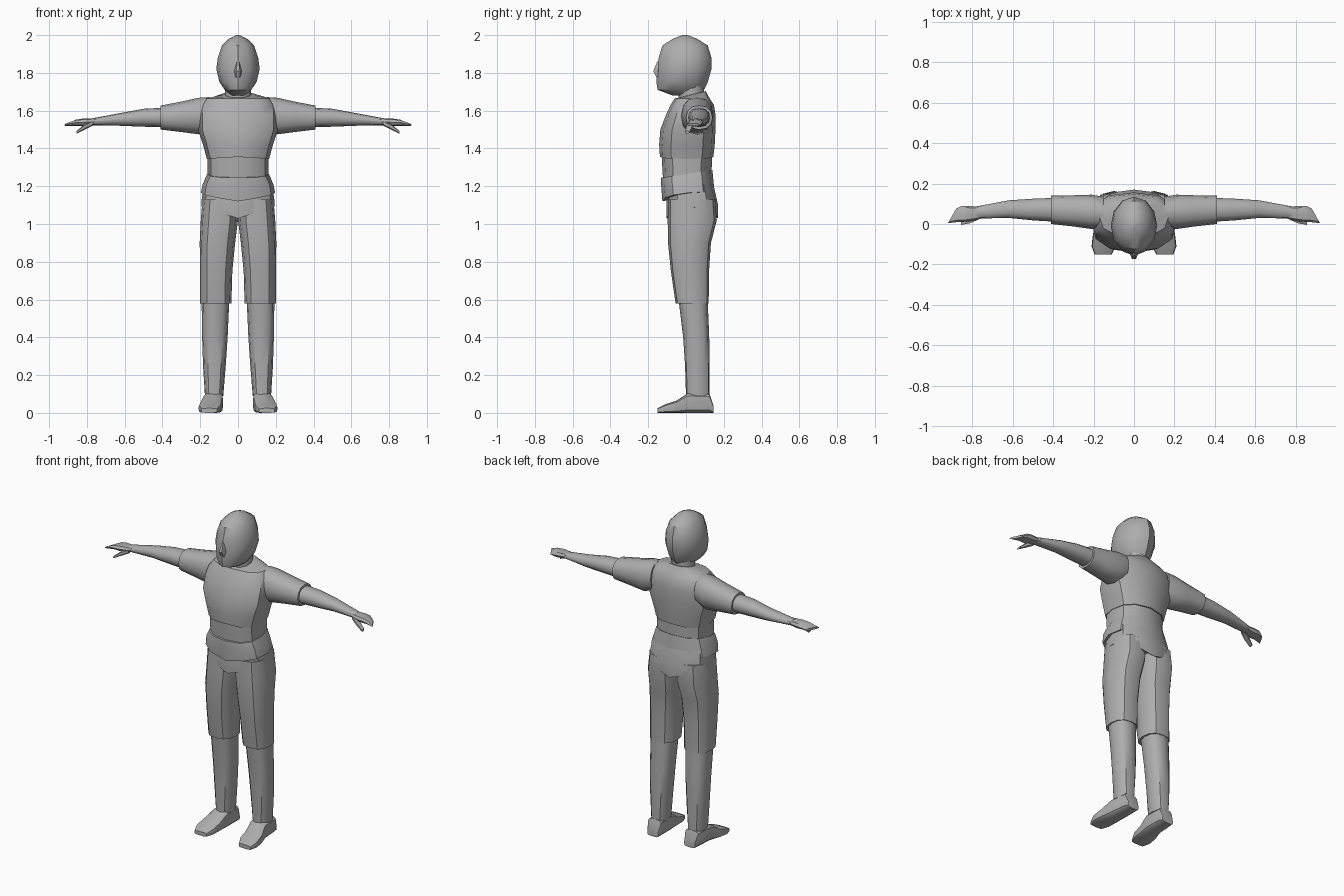
import bpy
import bmesh
import math

if "Cube" in bpy.data.objects:
    bpy.data.objects.remove(bpy.data.objects["Cube"], do_unlink=True)

grey = bpy.data.materials.new("plain grey")
grey.use_nodes = True
grey.diffuse_color = (.42, .42, .42, 1)
grey.node_tree.nodes["Principled BSDF"].inputs["Base Color"].default_value = grey.diffuse_color

# How (along, across, deep) become (x, y, z) for each loft direction
PLACE = {
    "x": lambda along, across, deep: (along, deep, across),
    "y": lambda along, across, deep: (across, along, deep),
    "z": lambda along, across, deep: (across, deep, along),
}


def power(value, exponent):
    return math.copysign(abs(value) ** exponent, value)


def loft(name, direction, rings, square=2.5, sides=12, side=1):
    """Skin rounded rings: along, across low/high, deep low/high, [tilt, [dip]]."""
    bm = bmesh.new()
    loops = []
    for along, low, high, near, far, *extra in rings:
        tilt, dip = (extra + [0, 0])[:2]
        loop = []
        for i in range(sides):
            angle = math.tau * i / sides
            c, s = power(math.cos(angle), 2 / square), power(math.sin(angle), 2 / square)
            x, y, z = PLACE[direction](
                along + tilt * s - dip * (1 - abs(c)),
                (low + high) / 2 + c * (high - low) / 2,
                (near + far) / 2 + s * (far - near) / 2)
            loop.append(bm.verts.new((x * side, y, z)))
        loops.append(loop)
    for first, second in zip(loops, loops[1:]):
        for i in range(sides):
            j = (i + 1) % sides
            bm.faces.new((first[i], first[j], second[j], second[i]))
    bm.faces.new(loops[0])
    bm.faces.new(loops[-1])
    bmesh.ops.recalc_face_normals(bm, faces=bm.faces)
    mesh = bpy.data.meshes.new(name)
    bm.to_mesh(mesh)
    bm.free()
    part = bpy.data.objects.new(name, mesh)
    bpy.context.collection.objects.link(part)
    mesh.materials.append(grey)
    bpy.ops.object.select_all(action="DESELECT")
    part.select_set(True)
    bpy.context.view_layer.objects.active = part
    bpy.ops.object.shade_smooth_by_angle(angle=math.radians(35))
    return part


def centred(name, rings, **options):
    """Upright loft that is symmetric about the middle."""
    loft(name, "z", [(z, -half, half, *rest) for z, half, *rest in rings], **options)


# Head with nose, and neck
centred("head", [
    (1.68, .035, -.07, .07), (1.71, .07, -.15, .095), (1.75, .098, -.157, .115),
    (1.82, .115, -.152, .135), (1.88, .107, -.145, .135), (1.945, .085, -.125, .115),
    (1.98, .05, -.07, .06), (2, .01, -.02, .01)], square=2)
centred("nose", [
    (1.775, .018, -.158, -.12), (1.81, .02, -.177, -.12), (1.86, .008, -.155, -.12)],
    square=2, sides=6)
centred("neck", [(1.6, .07, -.04, .1), (1.73, .068, -.04, .095)], square=2)

# Shirt: chest, stomach and flared hem
centred("chest", [
    (1.345, .165, -.138, .145, 0, -.01), (1.42, .185, -.142, .152), (1.5, .212, -.136, .156),
    (1.58, .212, -.105, .156), (1.63, .2, -.082, .148), (1.665, .17, -.06, .125),
    (1.685, .075, -.045, .105, .018)])
centred("stomach", [(1.24, .16, -.122, .135), (1.38, .162, -.13, .138)])
centred("shirt_hem", [
    (1.165, .197, -.125, .15, .015, .03), (1.21, .187, -.132, .147),
    (1.265, .164, -.132, .14, .02)])

# Hips with the pointed lower edge
centred("hips", [
    (1.09, .194, -.102, .168, 0, .06), (1.12, .194, -.104, .17, 0, .02),
    (1.21, .18, -.095, .145)])

for label, side in (("left", 1), ("right", -1)):
    # Trouser legs
    loft(label + "_thigh", "z", [
        (.58, .035, .2, -.055, .12), (.75, .03, .2, -.08, .122), (.9, .015, .203, -.095, .132),
        (1.02, 0, .197, -.097, .163), (1.13, 0, .188, -.095, .155)], side=side)
    loft(label + "_shin", "z", [
        (.09, .078, .175, 0, .125), (.25, .065, .185, -.005, .125), (.4, .055, .19, -.015, .123),
        (.62, .045, .193, -.042, .114)], side=side)
    # Shoe, heel to toe
    loft(label + "_shoe", "y", [
        (.145, .088, .165, 0, .04), (.125, .08, .175, 0, .1), (.01, .078, .185, 0, .105),
        (-.05, .085, .203, 0, .065), (-.11, .09, .21, 0, .045), (-.15, .11, .195, 0, .025)],
        square=4, side=side)
    # Sleeve and bare arm
    loft(label + "_sleeve", "x", [
        (.15, 1.5, 1.672, -.02, .135), (.21, 1.475, 1.668, -.025, .145),
        (.3, 1.487, 1.648, -.012, .142), (.41, 1.5, 1.627, 0, .14)], square=2.3, side=side)
    loft(label + "_forearm", "x", [
        (.37, 1.512, 1.617, .01, .13), (.5, 1.515, 1.61, .018, .125),
        (.62, 1.52, 1.588, .03, .117), (.78, 1.523, 1.558, .027, .087)], square=2.2, side=side)
    # Hand and thumb
    loft(label + "_hand", "x", [
        (.76, 1.525, 1.557, .025, .085), (.82, 1.518, 1.558, .012, .09),
        (.86, 1.52, 1.552, .01, .09, -.01), (.9, 1.518, 1.532, .004, .075, -.02)],
        sides=8, side=side)
    loft(label + "_thumb", "x", [
        (.77, 1.52, 1.548, .02, .05), (.81, 1.5, 1.53, .002, .038),
        (.855, 1.478, 1.492, -.006, .02)], sides=6, side=side)
